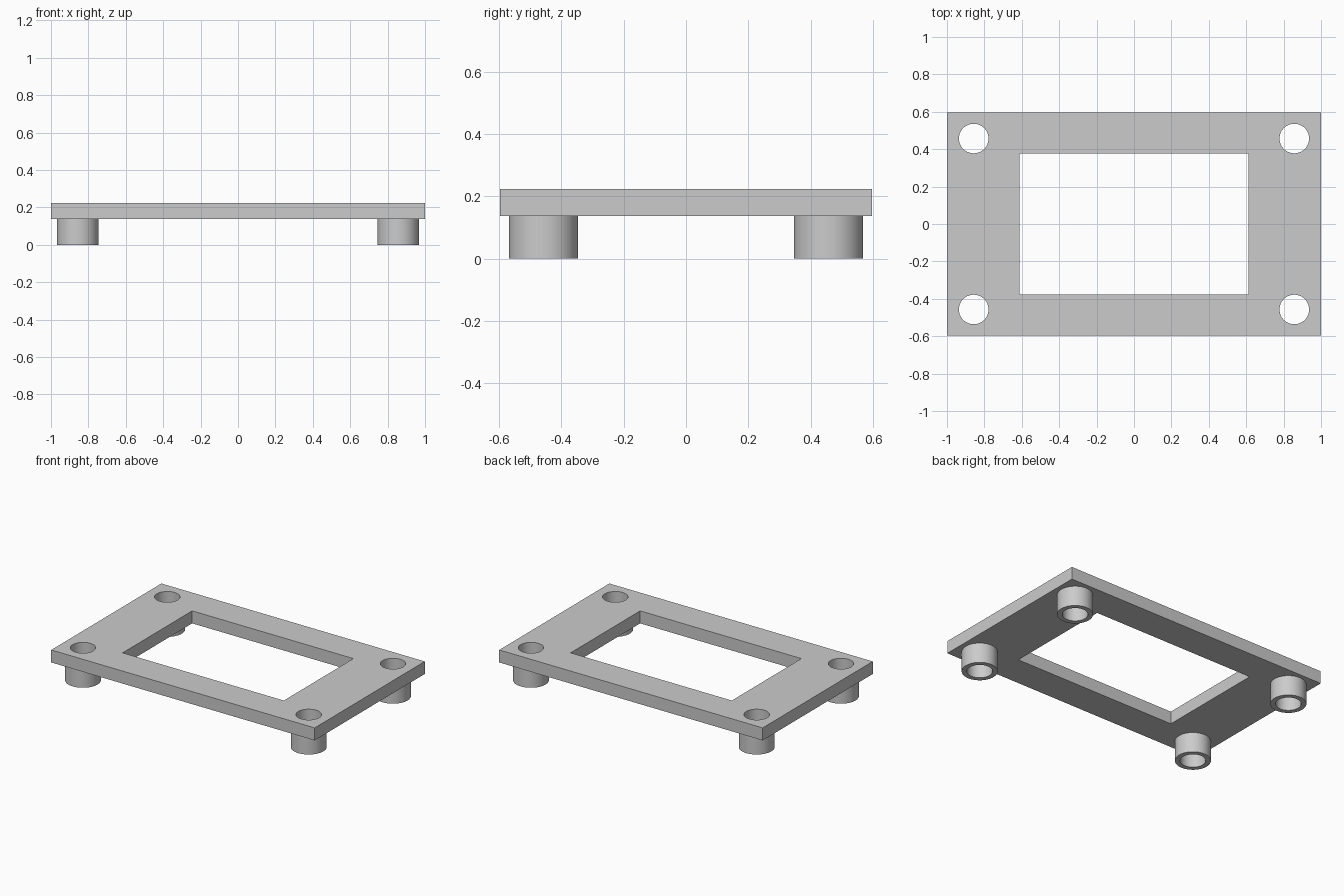
import bpy
import math

if "Cube" in bpy.data.objects:
    bpy.data.objects.remove(bpy.data.objects["Cube"], do_unlink=True)

PLATE_X, PLATE_Y = 1.0, 0.597
WINDOW_X, WINDOW_Y = 0.612, 0.377
POST_X, POST_Y = 0.857, 0.457
BOTTOM, TOP = 0.137, 0.223
POST_R, HOLE_R, SIDES = 0.111, 0.079, 64

grey = bpy.data.materials.new("plain grey")
grey.use_nodes = True
grey.diffuse_color = (0.6, 0.6, 0.6, 1)
grey.node_tree.nodes["Principled BSDF"].inputs["Base Color"].default_value = (0.6, 0.6, 0.6, 1)


def box(name, half_x, half_y, z0, z1):
    bpy.ops.mesh.primitive_cube_add(size=2, location=(0, 0, (z0 + z1) / 2))
    ob = bpy.context.object
    ob.name = name
    ob.scale = (half_x, half_y, (z1 - z0) / 2)
    bpy.ops.object.transform_apply(location=False, rotation=False, scale=True)
    ob.data.materials.append(grey)
    return ob


def cylinder(name, x, y, radius, z0, z1):
    bpy.ops.mesh.primitive_cylinder_add(vertices=SIDES, radius=radius, depth=z1 - z0,
                                        location=(x, y, (z0 + z1) / 2))
    ob = bpy.context.object
    ob.name = name
    ob.data.materials.append(grey)
    return ob


def cut(target, cutter):
    """Subtract the cutter from the target, then discard it."""
    cutter.hide_render = True
    mod = target.modifiers.new("cut", 'BOOLEAN')
    mod.operation = 'DIFFERENCE'
    mod.solver = 'EXACT'
    mod.object = cutter
    bpy.context.view_layer.objects.active = target
    bpy.ops.object.modifier_apply(modifier=mod.name)
    bpy.data.objects.remove(cutter, do_unlink=True)


def shade(ob):
    bpy.ops.object.select_all(action='DESELECT')
    ob.select_set(True)
    bpy.context.view_layer.objects.active = ob
    bpy.ops.object.shade_smooth_by_angle(angle=math.radians(30))


# Frame plate with its rectangular window
plate = box("frame_plate", PLATE_X, PLATE_Y, BOTTOM, TOP)
cut(plate, box("window_cutter", WINDOW_X, WINDOW_Y, BOTTOM - 0.1, TOP + 0.1))

# Hollow standoffs under each corner, with the bore running through the plate
for side, sx in (("right", -1), ("left", 1)):
    for end, sy in (("front", -1), ("back", 1)):
        x, y = sx * POST_X, sy * POST_Y
        post = cylinder(f"{end}_{side}_standoff", x, y, POST_R, 0, BOTTOM)
        for part in (post, plate):
            cut(part, cylinder("bore_cutter", x, y, HOLE_R, -0.1, TOP + 0.1))
        shade(post)
shade(plate)
